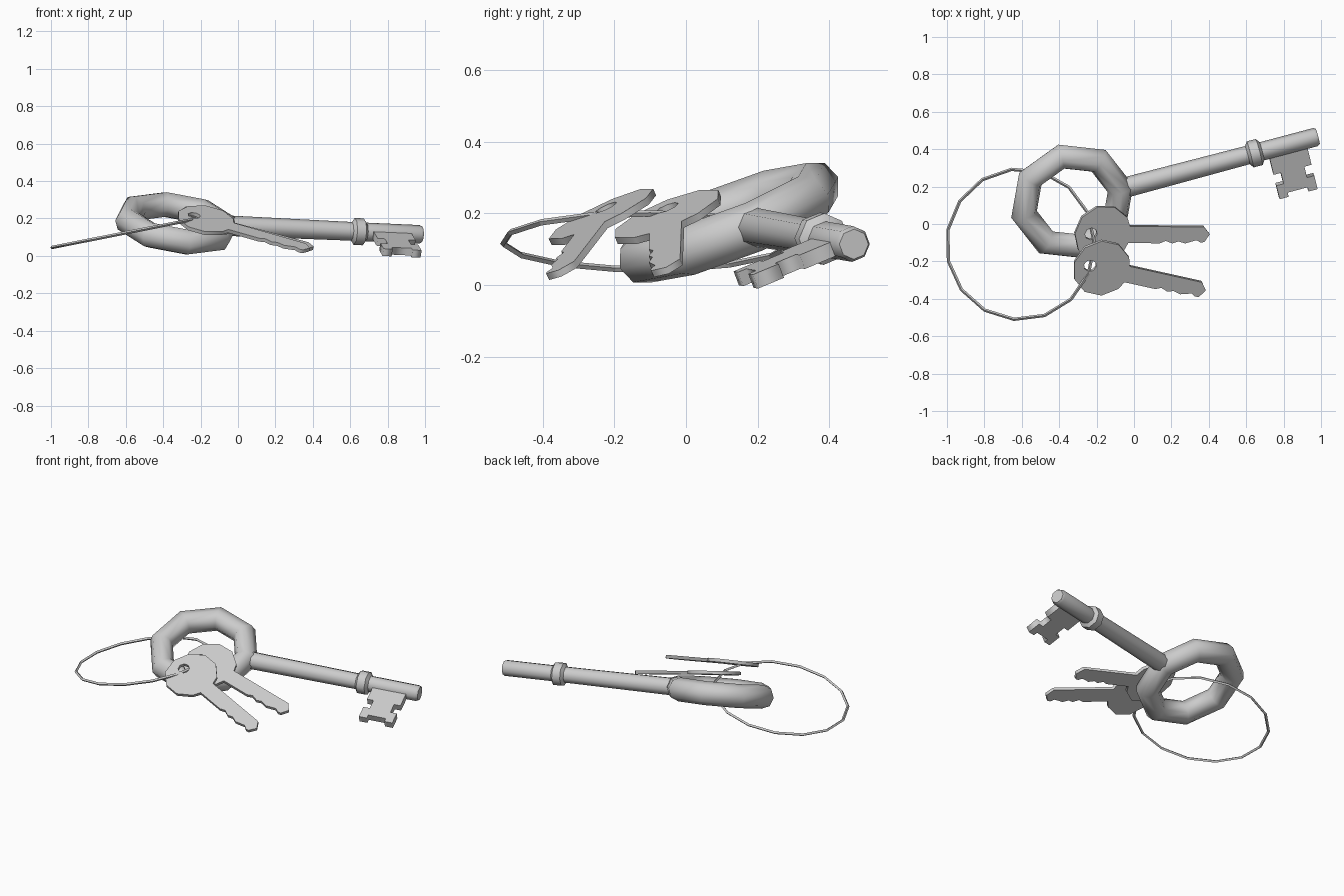
import bpy, bmesh
from math import cos, sin, pi, radians
from mathutils import Vector, Matrix

if "Cube" in bpy.data.objects:
    bpy.data.objects.remove(bpy.data.objects["Cube"])


def frame(origin, axis, up):
    """Matrix with local x along axis and local z close to up."""
    x = Vector(axis).normalized()
    y = Vector(up).cross(x).normalized()
    z = x.cross(y)
    m = Matrix((x, y, z)).transposed().to_4x4()
    m.translation = Vector(origin)
    return m


def smooth(obj, angle):
    bpy.ops.object.select_all(action='DESELECT')
    obj.select_set(True)
    bpy.context.view_layer.objects.active = obj
    bpy.ops.object.shade_smooth_by_angle(angle=radians(angle))


def add_mesh(name, mesh, matrix):
    obj = bpy.data.objects.new(name, mesh)
    bpy.context.collection.objects.link(obj)
    obj.matrix_world = matrix
    return obj


def plate(name, loops, half, matrix):
    """Flat plate from closed outlines; inner loops become holes."""
    cu = bpy.data.curves.new(name, 'CURVE')
    cu.dimensions = '2D'
    cu.fill_mode = 'BOTH'
    cu.extrude = half
    for pts in loops:
        sp = cu.splines.new('POLY')
        sp.points.add(len(pts) - 1)
        for p, (x, y) in zip(sp.points, pts):
            p.co = (x, y, 0, 1)
        sp.use_cyclic_u = True
    tmp = bpy.data.objects.new(name + "_outline", cu)
    bpy.context.collection.objects.link(tmp)
    bpy.context.view_layer.update()
    dg = bpy.context.evaluated_depsgraph_get()
    mesh = bpy.data.meshes.new_from_object(tmp.evaluated_get(dg))
    bpy.data.objects.remove(tmp)
    return add_mesh(name, mesh, matrix)


def lathe(name, profile, sides, matrix):
    """Turned part around local x from (position, radius) pairs."""
    bm = bmesh.new()
    rings = [[bm.verts.new((u, r * cos(2 * pi * (i + .5) / sides), r * sin(2 * pi * (i + .5) / sides)))
              for i in range(sides)] for u, r in profile]
    for a, b in zip(rings, rings[1:]):
        for i in range(sides):
            j = (i + 1) % sides
            bm.faces.new((a[i], a[j], b[j], b[i]))
    bm.faces.new(rings[0])
    bm.faces.new(rings[-1])
    bmesh.ops.recalc_face_normals(bm, faces=bm.faces)
    mesh = bpy.data.meshes.new(name)
    bm.to_mesh(mesh)
    bm.free()
    return add_mesh(name, mesh, matrix)


def torus(name, R, r, major, minor, matrix):
    bpy.ops.mesh.primitive_torus_add(major_radius=R, minor_radius=r,
                                     major_segments=major, minor_segments=minor)
    obj = bpy.context.object
    obj.name = name
    obj.matrix_world = matrix
    return obj


# Large old-fashioned key: bow, turned shaft with collar, bit
big = frame((-.33, .12, .174), (.966, .256, -.044), (.12, -.358, .925))
smooth(torus("large_key_bow", .267, .071, 8, 8, big), 50)
shaft = lathe("large_key_shaft",
              [(.25, .055), (.97, .05), (.985, .072), (1.035, .072), (1.05, .05), (1.345, .05), (1.36, .042)],
              8, big)
smooth(shaft, 50)
half_bit = [(.105, 0), (.105, -.14), (.065, -.14), (.065, -.205), (.105, -.205),
            (.105, -.285), (.055, -.285), (.055, -.26)]
bit = [(1.185 - x, y) for x, y in half_bit] + [(1.185 + x, y) for x, y in reversed(half_bit)]
plate("large_key_bit", [bit], .021, big)

# Thin split ring
ring = frame((-.607, -.108, .122), (.98, 0, .194), (-.194, 0, .98)) @ Matrix.Rotation(radians(-95), 4, 'Z')
torus("split_ring", .403, .009, 15, 4, ring)

# Two small flat keys hanging on the split ring
head = [(.155 * cos(pi * k / 5), .162 * sin(pi * k / 5)) for k in range(1, 10)]
blade = [(.145, -.05), (.32, -.05), (.35, -.036), (.39, -.05), (.42, -.038), (.46, -.049),
         (.52, -.03), (.545, -.043), (.565, -.04), (.59, .005), (.555, .046), (.145, .046)]
hole = [(-.066 + .034 * cos(pi * k / 4), .034 * sin(pi * k / 4)) for k in range(8)]
for name, origin, axis, slope in (
        ("small_key_front", (-.174, -.233, .19), (.534, -.118), (-.18, .48)),
        ("small_key_back", (-.168, -.05, .19), (.568, -.006), (-.26, .41))):
    dz = slope[0] * axis[0] + slope[1] * axis[1]
    m = frame(origin, (*axis, dz), (-slope[0], -slope[1], 1))
    plate(name, [head + blade, hole], .01, m)
